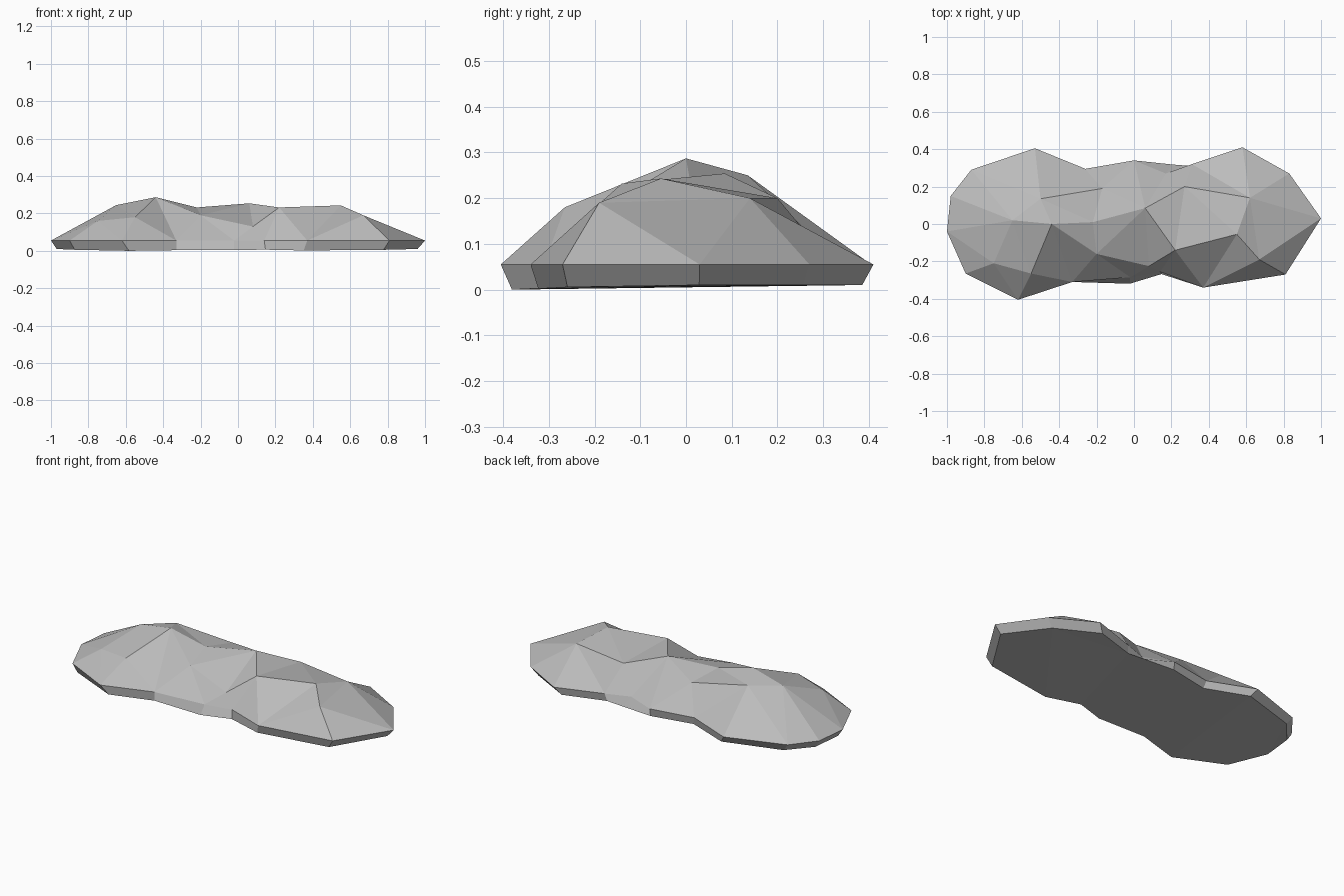
import bpy
import bmesh
from mathutils import Vector
from mathutils.geometry import delaunay_2d_cdt

default = bpy.data.objects.get("Cube")
if default:
    bpy.data.objects.remove(default, do_unlink=True)

RIM_Z = 0.055

# Widest outline, counter-clockwise: x, y and the spread of the foot below it
rim = [
    (1.0, 0.03, 0.96), (0.83, 0.27, 0.95), (0.58, 0.41, 0.94),
    (0.31, 0.32, 0.97), (0.17, 0.27, 1.18), (0.0, 0.34, 0.98),
    (-0.26, 0.295, 0.96), (-0.53, 0.405, 0.94), (-0.87, 0.29, 0.96),
    (-0.98, 0.15, 0.97), (-1.0, -0.04, 0.97), (-0.9, -0.265, 0.97),
    (-0.62, -0.405, 0.94), (-0.33, -0.31, 1.0), (-0.02, -0.285, 1.12),
    (0.14, -0.255, 1.05), (0.37, -0.34, 0.95), (0.81, -0.27, 0.96),
]

# Facet corners on the upper surface
crown = [
    (-0.44, 0.0, 0.287), (-0.65, 0.02, 0.245), (-0.5, 0.135, 0.25),
    (-0.75, -0.21, 0.16), (-0.55, -0.265, 0.18), (-0.2, -0.16, 0.19),
    (-0.22, 0.01, 0.232), (-0.17, 0.19, 0.2), (0.06, 0.085, 0.254),
    (0.22, -0.14, 0.232), (0.55, -0.055, 0.243), (0.67, -0.19, 0.19),
    (0.62, 0.14, 0.2), (0.27, 0.2, 0.2), (0.08, -0.225, 0.13),
]


def fill(bm, verts, count, flip=False):
    """Triangulate verts seen from above, inside the loop of the first count."""
    flat = [Vector((v.co.x, v.co.y)) for v in verts]
    edges = [(i, (i + 1) % count) for i in range(count)]
    result = delaunay_2d_cdt(flat, edges, [], 1, 1e-5)
    faces, origins = result[2], result[3]
    for face in faces:
        corners = [verts[origins[i][0]] for i in face]
        bm.faces.new(corners[::-1] if flip else corners)


bm = bmesh.new()
n = len(rim)
rim_verts = [bm.verts.new((x, y, RIM_Z)) for x, y, s in rim]
foot_verts = [bm.verts.new((x * s, y * s, max(0, min(0.01, (y + 0.38) / 20))))
              for x, y, s in rim]
crown_verts = [bm.verts.new(p) for p in crown]

# Faceted top, underside and the sloping band joining them
fill(bm, rim_verts + crown_verts, n)
fill(bm, foot_verts, n, flip=True)
for i in range(n):
    j = (i + 1) % n
    bm.faces.new((foot_verts[i], foot_verts[j], rim_verts[j], rim_verts[i]))
bmesh.ops.recalc_face_normals(bm, faces=bm.faces)

mesh = bpy.data.meshes.new("flat_rock")
bm.to_mesh(mesh)
bm.free()
rock = bpy.data.objects.new("flat_rock", mesh)
bpy.context.collection.objects.link(rock)

# Plain grey stone
stone = bpy.data.materials.new("grey_stone")
stone.use_nodes = True
colour = (0.5, 0.5, 0.5, 1.0)
stone.diffuse_color = colour
stone.node_tree.nodes["Principled BSDF"].inputs["Base Color"].default_value = colour
mesh.materials.append(stone)
